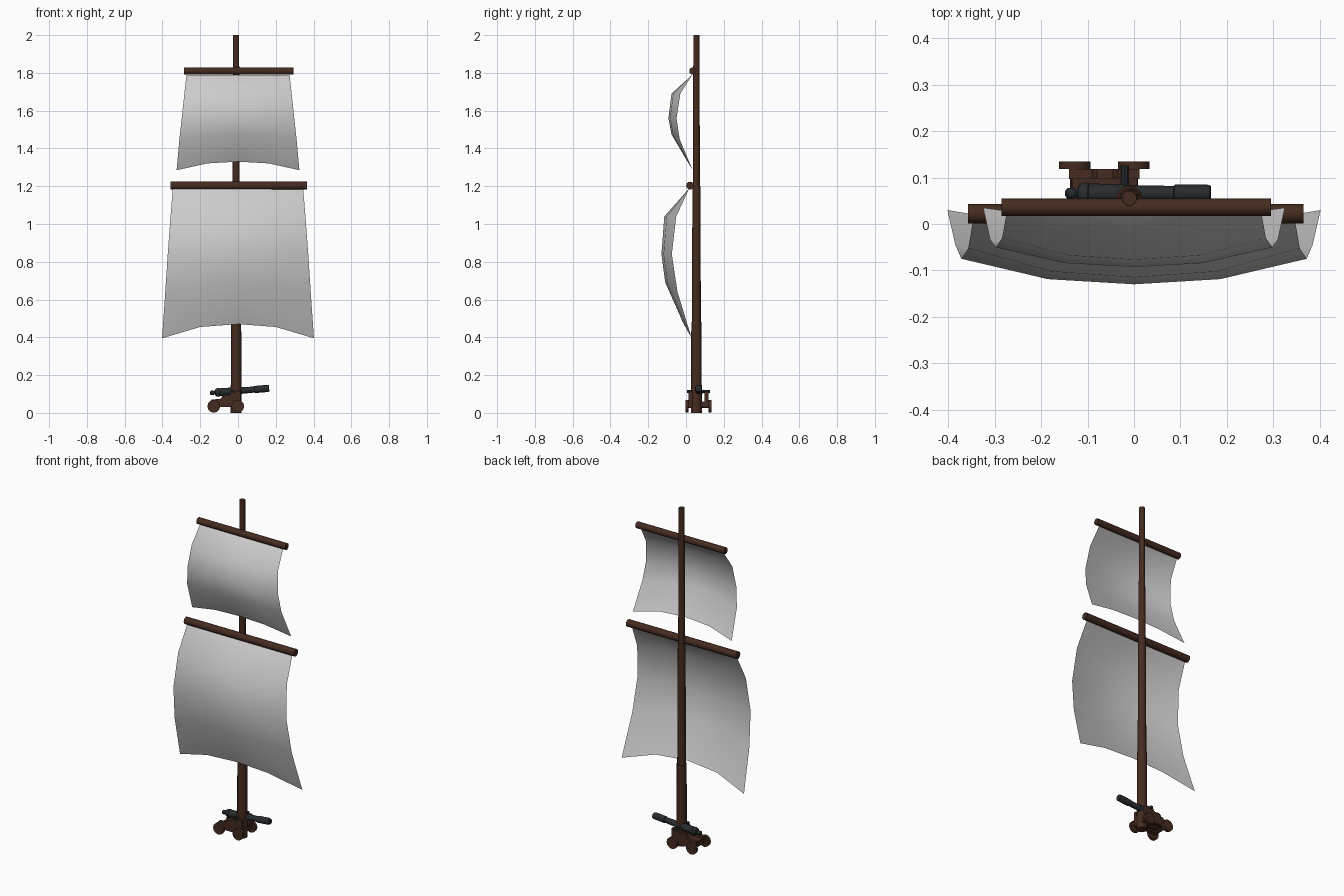
import bpy, bmesh, math
from mathutils import Matrix, Vector

if "Cube" in bpy.data.objects:
    bpy.data.objects.remove(bpy.data.objects["Cube"])


def material(name, rgb):
    m = bpy.data.materials.new(name)
    m.diffuse_color = (*rgb, 1)
    m.use_nodes = True
    m.node_tree.nodes["Principled BSDF"].inputs["Base Color"].default_value = m.diffuse_color
    return m


WOOD = material("dark_wood", (0.06, 0.024, 0.014))
IRON = material("dark_iron", (0.02, 0.025, 0.028))


def finish(name, bm, mat=None, angle=40):
    me = bpy.data.meshes.new(name)
    bm.to_mesh(me)
    bm.free()
    ob = bpy.data.objects.new(name, me)
    bpy.context.collection.objects.link(ob)
    if mat:
        me.materials.append(mat)
    bpy.ops.object.select_all(action='DESELECT')
    ob.select_set(True)
    bpy.context.view_layer.objects.active = ob
    bpy.ops.object.shade_smooth_by_angle(angle=math.radians(angle))
    return ob


def lathe(name, start, end, profile, mat, sides=12):
    """Revolve (distance, radius) pairs around the line start -> end."""
    start, end = Vector(start), Vector(end)
    rot = (end - start).to_track_quat('Z', 'Y').to_matrix().to_4x4()
    m = Matrix.Translation(start) @ rot
    bm = bmesh.new()
    rings = [[bm.verts.new(m @ Vector((r * math.cos(a), r * math.sin(a), d)))
              for a in (2 * math.pi * i / sides for i in range(sides))]
             for d, r in profile]
    for a, b in zip(rings, rings[1:]):
        for i in range(sides):
            j = (i + 1) % sides
            bm.faces.new((a[i], a[j], b[j], b[i]))
    bm.faces.new(rings[0][::-1])
    bm.faces.new(rings[-1])
    return finish(name, bm, mat)


def rod(name, start, end, r, mat, sides=12):
    length = (Vector(end) - Vector(start)).length
    return lathe(name, start, end, [(0, r), (length, r)], mat, sides)


def sail(name, rows):
    """Rows of (centre z, edge z, centre y, edge y, half width), top to bottom."""
    bm = bmesh.new()
    grid = []
    for zc, ze, yc, ye, hw in rows:
        line = []
        for t in (-1, -0.5, 0, 0.5, 1):
            k = abs(t) ** 2.3
            line.append(bm.verts.new((t * hw, yc + (ye - yc) * k, zc + (ze - zc) * k)))
        grid.append(line)
    for a, b in zip(grid, grid[1:]):
        for i in range(4):
            bm.faces.new((a[i], b[i], b[i + 1], a[i + 1]))
    return finish(name, bm, angle=80)


# stepped mast
lathe("mast", (-0.01, 0.055, 0), (-0.01, 0.055, 2),
      [(0, 0.029), (0.48, 0.027), (0.48, 0.024), (1.2, 0.021),
       (1.2, 0.019), (2, 0.016)], WOOD)

# yards
rod("lower_yard", (-0.358, 0.022, 1.203), (0.365, 0.022, 1.203), 0.021, WOOD)
rod("upper_yard", (-0.286, 0.036, 1.81), (0.295, 0.036, 1.81), 0.019, WOOD)

# billowing sails
sail("lower_sail", [(1.19, 1.19, 0.018, 0.018, 0.345), (1.04, 1.04, -0.115, -0.052, 0.357),
                    (0.84, 0.84, -0.13, -0.075, 0.372), (0.69, 0.64, -0.11, -0.045, 0.385),
                    (0.47, 0.395, -0.012, 0.03, 0.402)])
sail("upper_sail", [(1.79, 1.79, 0.033, 0.033, 0.273), (1.69, 1.69, -0.077, -0.03, 0.284),
                    (1.56, 1.56, -0.093, -0.05, 0.298), (1.475, 1.45, -0.077, -0.034, 0.31),
                    (1.33, 1.285, 0.008, 0.035, 0.325)])

# cannon barrel with knob, breech rings and muzzle
CY = 0.066
lathe("cannon_barrel", (-0.148, CY, 0.105), (0.165, CY, 0.130),
      [(0, 0.006), (0.005, 0.012), (0.018, 0.012), (0.024, 0.007), (0.03, 0.019),
       (0.04, 0.023), (0.05, 0.023), (0.052, 0.021), (0.13, 0.020), (0.132, 0.018),
       (0.235, 0.016), (0.237, 0.019), (0.305, 0.019), (0.314, 0.017)], IRON)
rod("cannon_trunnion", (-0.02, CY - 0.06, 0.113), (-0.02, CY + 0.06, 0.113), 0.009, IRON, 8)

# stepped carriage cheeks
profile = [(-0.14, 0.03), (0.012, 0.03), (0.012, 0.115), (-0.035, 0.115), (-0.045, 0.095),
           (-0.08, 0.095), (-0.09, 0.075), (-0.14, 0.07)]
for side, s in (("front", -1), ("back", 1)):
    bm = bmesh.new()
    face = bm.faces.new([bm.verts.new((x, CY + s * 0.031, z)) for x, z in profile])
    ext = bmesh.ops.extrude_face_region(bm, geom=[face])
    bmesh.ops.translate(bm, vec=(0, s * 0.021, 0),
                        verts=[v for v in ext["geom"] if isinstance(v, bmesh.types.BMVert)])
    bmesh.ops.recalc_face_normals(bm, faces=bm.faces)
    finish(side + "_carriage_cheek", bm, WOOD, 20)
    # wheels
    for end, x in (("left", -0.128), ("right", -0.001)):
        rod(f"{side}_{end}_wheel", (x, CY + s * 0.052, 0.035),
            (x, CY + s * 0.069, 0.035), 0.034, WOOD)

# axles and carriage bed
for end, x in (("left", -0.128), ("right", -0.001)):
    rod(end + "_axle", (x, CY - 0.06, 0.035), (x, CY + 0.06, 0.035), 0.01, WOOD, 8)
bm = bmesh.new()
bmesh.ops.create_cube(bm, size=1, matrix=Matrix.Translation((-0.064, CY, 0.05))
                      @ Matrix.Diagonal((0.14, 0.064, 0.02, 1)))
finish("carriage_bed", bm, WOOD, 20)
